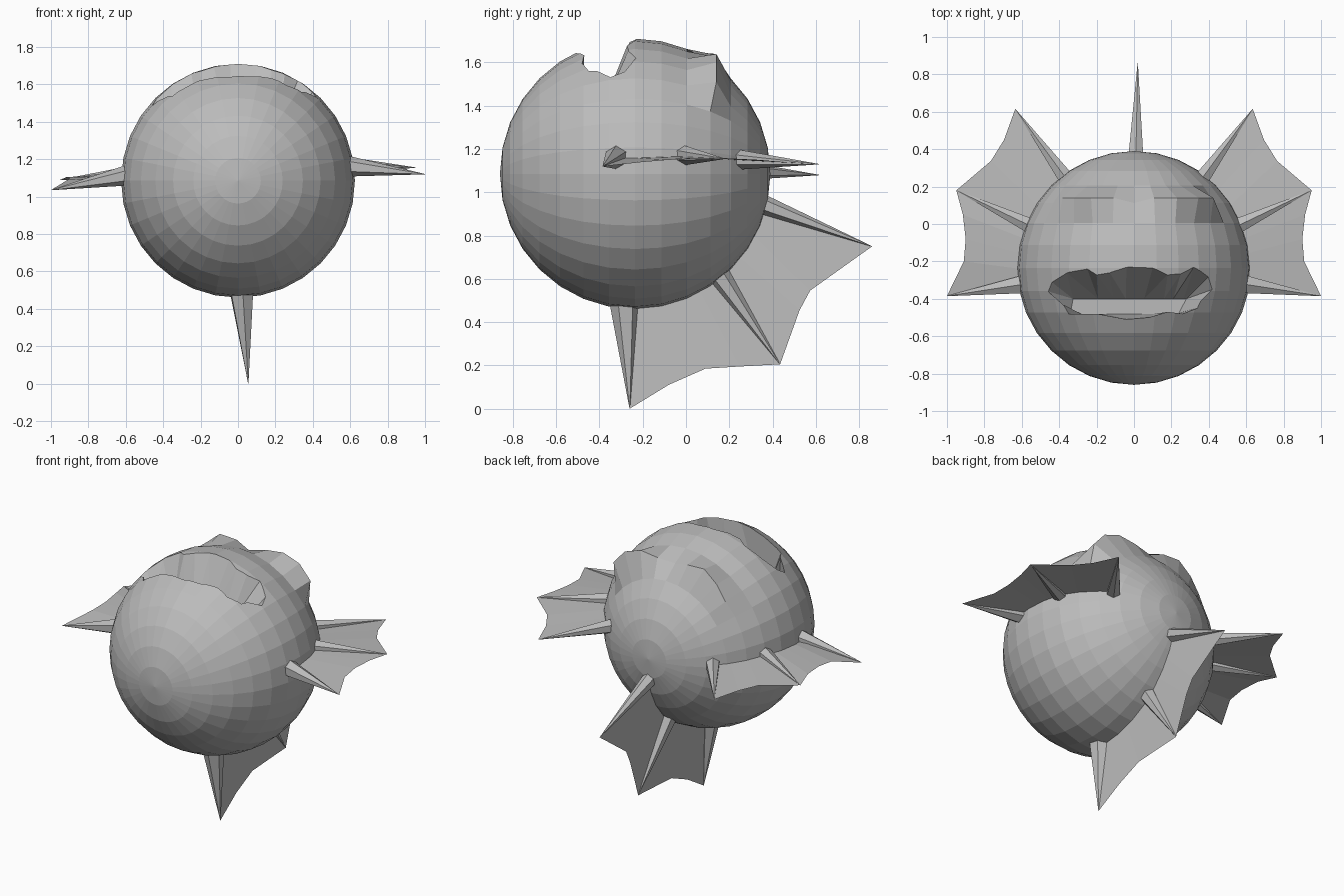
import bpy, bmesh, math
from mathutils import Vector, Matrix

if "Cube" in bpy.data.objects:
    bpy.data.objects.remove(bpy.data.objects["Cube"])

R = 0.625
C = Vector((0, -0.235, 1.085))
skin = bpy.data.materials.new("grey skin")
skin.diffuse_color = (0.5, 0.5, 0.5, 1)
skin.use_nodes = True
skin.node_tree.nodes["Principled BSDF"].inputs["Base Color"].default_value = skin.diffuse_color


def add_object(name, bm):
    bmesh.ops.recalc_face_normals(bm, faces=bm.faces)
    me = bpy.data.meshes.new(name)
    bm.to_mesh(me)
    bm.free()
    me.materials.append(skin)
    ob = bpy.data.objects.new(name, me)
    bpy.context.collection.objects.link(ob)
    return ob


# Body: sphere with its poles front and back, two brow ridges pushed out behind
bm = bmesh.new()
bmesh.ops.create_uvsphere(bm, u_segments=32, v_segments=16, radius=R,
                          matrix=Matrix.Rotation(math.pi / 2, 4, 'X'))
brow = {1: 0.55, 2: 0.60, 3: 0.62, 4: 0.60, -1: 0.56, -2: 0.60, -3: 0.575, -4: 0.54}
for v in bm.verts:
    ring = round(math.degrees(math.acos(max(-1, min(1, v.co.y / R)))) / 11.25)
    seg = round(math.degrees(math.atan2(v.co.x, v.co.z)) / 11.25)
    if ring == 5 and seg in brow:
        a = math.radians(seg * 11.25)
        v.co = (brow[seg] * math.sin(a), 0.375, brow[seg] * math.cos(a))
bmesh.ops.translate(bm, verts=bm.verts, vec=C)
body = add_object("body", bm)

# Mouth cutter: ragged lip outline narrowing to a slim floor
lip = [(-.44, -.31), (-.36, -.26), (-.25, -.24), (-.2, -.27), (-.13, -.26), (-.04, -.23),
       (.1, -.235), (.18, -.27), (.25, -.265), (.32, -.23), (.4, -.28), (.42, -.35),
       (.36, -.41), (.34, -.45), (.26, -.48), (.18, -.47), (.08, -.5), (-.04, -.51),
       (-.2, -.48), (-.35, -.48), (-.38, -.43), (-.46, -.36)]
bm = bmesh.new()
rings = [[], [], []]
for x, y in lip:
    z = C.z + math.sqrt(R * R - x * x - (y - C.y) ** 2)
    rings[0].append(bm.verts.new((x, y, z + 0.2)))
    rings[1].append(bm.verts.new((x, y, z)))
    rings[2].append(bm.verts.new((-0.34 + (x + 0.46) / 0.88 * 0.62,
                                  -0.4 if y > -0.355 else -0.48, 1.36)))
n = len(lip)
for a, b in zip(rings, rings[1:]):
    for i in range(n):
        j = (i + 1) % n
        bm.faces.new((a[i], a[j], b[j], b[i]))
bm.faces.new(rings[0])
bm.faces.new(rings[2])
bmesh.ops.triangulate(bm, faces=bm.faces)
cutter = add_object("mouth_cutter", bm)
cutter.hide_render = True
cutter.hide_viewport = True
cut = body.modifiers.new("mouth", 'BOOLEAN')
cut.object = cutter
cut.operation = 'DIFFERENCE'
cut.solver = 'EXACT'


def spike(bm, base, tip, r):
    """Six-sided spine whose root is sunk into the body."""
    d = (tip - base).normalized()
    root = base - d * 0.06
    length = (tip - root).length
    m = Matrix.Translation((root + tip) / 2) @ d.to_track_quat('Z', 'Y').to_matrix().to_4x4()
    bmesh.ops.create_cone(bm, cap_ends=True, segments=6, radius1=r, radius2=0.001,
                          depth=length, matrix=m)


def fin(name, bases, tips, edges, radii):
    """Three spines with a scalloped web between neighbours."""
    bm = bmesh.new()
    bases, tips = [Vector(p) for p in bases], [Vector(p) for p in tips]
    for b, t, r in zip(bases, tips, radii):
        spike(bm, b, t, r)
    for i, edge in enumerate(edges):
        outer = [tips[i]] + [Vector(p) for p in edge] + [tips[i + 1]]
        k = len(outer) - 1
        inner = [bases[i].lerp(bases[i + 1], j / k) for j in range(k + 1)]
        inner = [C + (p - C) * 0.97 for p in inner]
        vo, vi = [bm.verts.new(p) for p in outer], [bm.verts.new(p) for p in inner]
        for j in range(k):
            bm.faces.new((vi[j], vo[j], vo[j + 1], vi[j + 1]))
    return add_object(name, bm)


# Side fins, the left one sitting a little lower
for name, s, dz in (("right_fin", 1, 0.0), ("left_fin", -1, -0.05)):
    fin(name,
        [(s * .61, -.325, 1.16 + dz), (s * .575, 0, 1.17 + dz), (s * .375, .26, 1.15 + dz)],
        [(s * 1.0, -.385, 1.12 + dz * 1.7), (s * .95, .18, 1.155 + dz * 1.3), (s * .635, .615, 1.13 + dz)],
        [[(s * .91, -.2, 1.14 + dz), (s * .9, -.08, 1.15 + dz), (s * .915, .05, 1.155 + dz)],
         [(s * .765, .337, 1.15 + dz), (s * .695, .45, 1.14 + dz)]],
        (.06, .05, .05))

# Lower tail fin
fin("tail_fin",
    [(.02, -.285, .48), (.02, .165, .6), (.01, .365, .94)],
    [(.055, -.26, .0), (.04, .435, .205), (.02, .86, .75)],
    [[(.045, -.08, .11), (.04, .09, .185), (.04, .25, .195)],
     [(.035, .525, .455), (.03, .574, .546)]],
    (.075, .055, .05))
